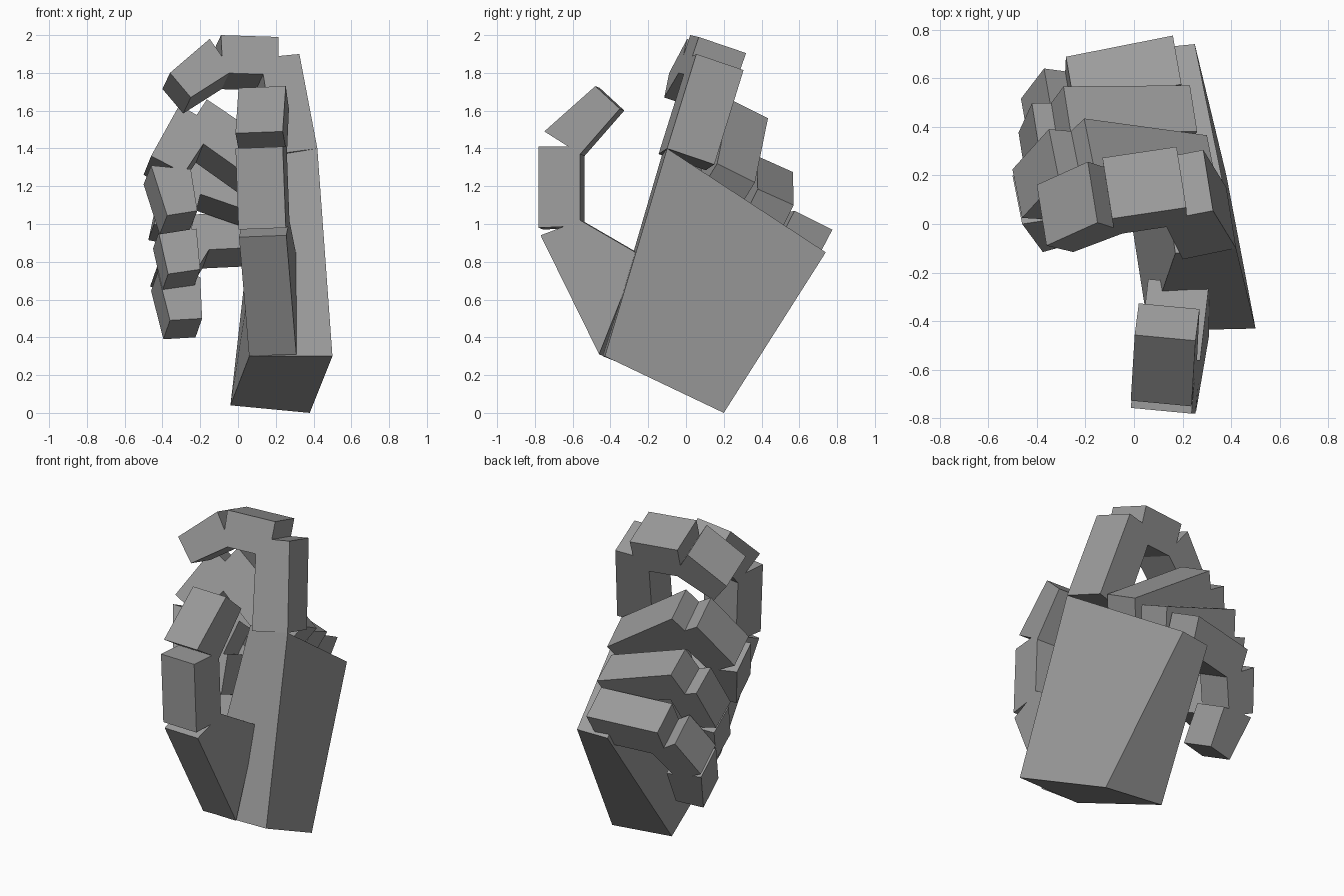
import bpy
import bmesh
from mathutils import Vector

cube = bpy.data.objects.get("Cube")
if cube:
    bpy.data.objects.remove(cube, do_unlink=True)

# Single flat grey
GREY = (0.33, 0.33, 0.33, 1.0)
mat = bpy.data.materials.new("matte_grey")
mat.use_nodes = True
mat.diffuse_color = GREY
bsdf = next(n for n in mat.node_tree.nodes if n.type == 'BSDF_PRINCIPLED')
bsdf.inputs["Base Color"].default_value = GREY


def block(name, near, far):
    """Six-sided block between two matching four-corner ends."""
    bm = bmesh.new()
    a = [bm.verts.new(p) for p in near]
    b = [bm.verts.new(p) for p in far]
    bm.faces.new(a)
    bm.faces.new(b[::-1])
    for i in range(4):
        j = (i + 1) % 4
        bm.faces.new((a[j], a[i], b[i], b[j]))
    bmesh.ops.recalc_face_normals(bm, faces=bm.faces)
    mesh = bpy.data.meshes.new(name)
    bm.to_mesh(mesh)
    bm.free()
    mesh.materials.append(mat)
    obj = bpy.data.objects.new(name, mesh)
    bpy.context.collection.objects.link(obj)


def digit(name, axis, width, origin, quads):
    """Three joints whose outlines lie in the plane through origin square to
    width; each outline omits the given axis, which the plane supplies."""
    w = Vector(width)
    k = w.dot(Vector(origin))
    u, v = [i for i in range(3) if i != axis]
    for part, quad in zip(("base", "middle", "tip"), quads):
        near = []
        for a, b in quad:
            p = Vector((0, 0, 0))
            p[u], p[v] = a, b
            p[axis] = (k - w[u] * a - w[v] * b) / w[axis]
            near.append(p)
        block(f"{name}_{part}", near, [p + w for p in near])


# Palm: back of the hand faces +x, inner side faces -x
block("palm",
      [(0.50, -0.43, 0.30), (0.42, -0.10, 1.40), (0.25, 0.74, 0.85), (0.38, 0.20, 0.0)],
      [(0.06, -0.44, 0.30), (0.17, -0.12, 1.39), (0.05, 0.72, 0.84), (-0.04, 0.20, 0.04)])

# Thumb, outlined in y and z
digit("thumb", 0, (-0.25, 0.0235, -0.0095), (0.31, -0.45, 0.30), [
    [(-0.46, 0.31), (-0.77, 0.94), (-0.56, 1.02), (-0.25, 0.84)],
    [(-0.78, 0.98), (-0.78, 1.41), (-0.56, 1.41), (-0.56, 0.99)],
    [(-0.75, 1.49), (-0.48, 1.73), (-0.35, 1.61), (-0.56, 1.37)]])

# Fingers, outlined in x and z
digit("index_finger", 1, (-0.04, 0.25, -0.085), (0.42, -0.10, 1.40), [
    [(0.42, 1.40), (0.325, 1.90), (0.12, 1.88), (0.20, 1.37)],
    [(0.215, 1.99), (-0.09, 2.0), (-0.08, 1.80), (0.215, 1.79)],
    [(-0.15, 1.98), (-0.36, 1.80), (-0.25, 1.67), (-0.03, 1.81)]])

digit("middle_finger", 1, (-0.04, 0.20, -0.10), (0.34, 0.165, 1.32), [
    [(0.34, 1.32), (-0.165, 1.66), (-0.275, 1.49), (0.23, 1.13)],
    [(-0.31, 1.63), (-0.46, 1.36), (-0.285, 1.27), (-0.12, 1.52)],
    [(-0.46, 1.31), (-0.375, 1.045), (-0.215, 1.07), (-0.25, 1.29)]])

digit("ring_finger", 1, (-0.03, 0.19, -0.085), (0.26, 0.38, 1.185), [
    [(0.26, 1.185), (-0.26, 1.36), (-0.32, 1.20), (0.20, 1.02)],
    [(-0.39, 1.25), (-0.445, 1.0), (-0.25, 0.96), (-0.19, 1.19)],
    [(-0.42, 0.955), (-0.37, 0.735), (-0.20, 0.76), (-0.22, 0.975)]])

digit("little_finger", 1, (-0.035, 0.20, -0.10), (0.195, 0.575, 1.07), [
    [(0.195, 1.07), (-0.245, 1.05), (-0.25, 0.86), (0.17, 0.88)],
    [(-0.335, 0.985), (-0.43, 0.77), (-0.26, 0.69), (-0.15, 0.87)],
    [(-0.425, 0.745), (-0.36, 0.49), (-0.19, 0.50), (-0.20, 0.72)]])
